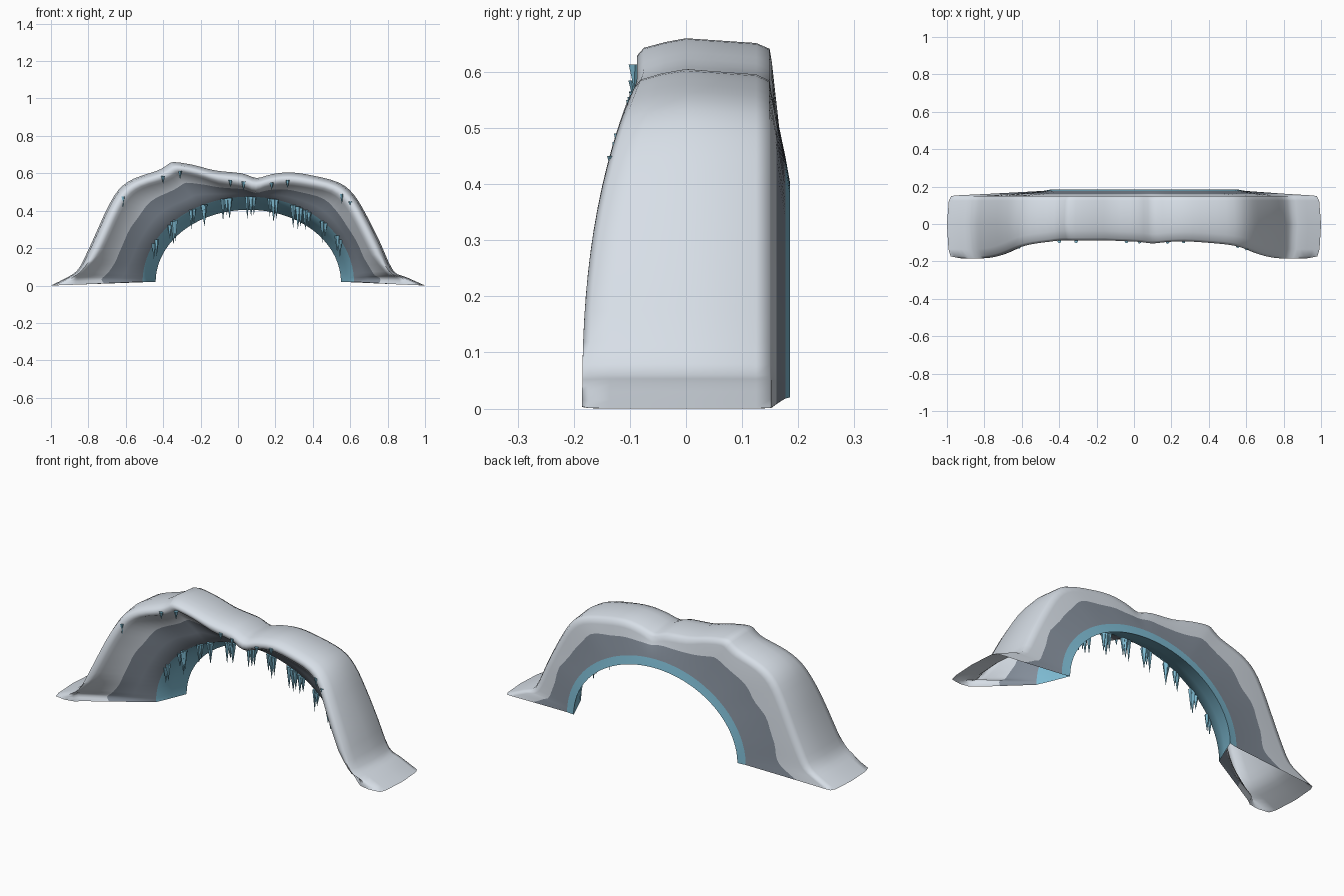
import bpy, bmesh, math, random
from mathutils import Vector

random.seed(4)
cube = bpy.data.objects.get("Cube")
if cube:
    bpy.data.objects.remove(cube)


def material(name, rgb):
    m = bpy.data.materials.new(name)
    m.use_nodes = True
    m.diffuse_color = (*rgb, 1)
    bsdf = m.node_tree.nodes["Principled BSDF"]
    bsdf.inputs["Base Color"].default_value = (*rgb, 1)
    bsdf.inputs["Roughness"].default_value = 0.8
    return m


snow = material("snow", (0.69, 0.745, 0.81))
rock = material("grey_rock", (0.235, 0.275, 0.33))
ice = material("blue_ice", (0.21, 0.50, 0.65))
SNOW, ROCK, ICE = range(3)

# Outer snow silhouette from the -x foot to the +x foot
OUTLINE = [(-1, 0), (-.93, .035), (-.86, .08), (-.81, .17), (-.755, .29), (-.7, .41),
           (-.64, .51), (-.56, .57), (-.43, .615), (-.385, .64), (-.345, .66), (-.24, .645),
           (-.12, .615), (.02, .6), (.1, .575), (.18, .595), (.28, .605), (.4, .588),
           (.54, .55), (.62, .485), (.69, .37), (.76, .23), (.83, .08), (.9, .045), (1, 0)]
CENTRE = Vector((.055, .02))
FLOOR = .02
FRONT_ICE_Y = .02


def smooth_path(points, steps):
    """Catmull-Rom curve through the points."""
    pts = [Vector(p) for p in points]
    ext = [2 * pts[0] - pts[1]] + pts + [2 * pts[-1] - pts[-2]]
    out = []
    for a, b, c, d in zip(ext, ext[1:], ext[2:], ext[3:]):
        for k in range(steps):
            t = k / steps
            p = .5 * (2 * b + (c - a) * t + (2 * a - 5 * b + 4 * c - d) * t * t
                      + (3 * b - a - 3 * c + d) * t ** 3)
            out.append(Vector((p.x, max(p.y, 0))))
    return out + [pts[-1]]


def arch(angle, rx, rz):
    return CENTRE + Vector((rx * math.cos(angle), rz * math.sin(angle)))


def lip_y(z):
    """Front edge of the snow, leaning back with height."""
    return -.185 + .098 * min(1, (z / .62) ** 2.5)


def section(o):
    """Cross-section loop at one station: (xz point, y) pairs."""
    angle = math.atan2(max(0, o.y - FLOOR) * 1.28, o.x - CENTRE.x)
    inner, front = arch(angle, .495, .385), arch(angle, .565, .455)
    reach = inner - o
    toward = reach.normalized()
    # The snow lip is wide on the ground and narrow just above the foot
    foot = 1 + 1.3 * max(0, 1 - o.y / .04) - .35 * math.exp(-((o.y - .08) / .06) ** 2)
    yf = lip_y(o.y)
    wave = .03 * math.sin(angle * 11) + .012 * math.sin(angle * 23 + 1)
    hollow = .1 * min(1, o.y / .4)
    border = .37 - .15 * math.sin(angle) ** 6 + wave * .6

    def depth(d):
        return o + toward * d

    lip = depth(.074 * foot)
    lip_back = yf + .03

    def funnel(r):
        t = r + hollow
        return (lip.lerp(front, r), lip_back + (FRONT_ICE_Y - lip_back) * t)

    return [(inner, .185), (inner - toward * .045, .177),
            (o + reach * (.4 + wave), .161),
            (depth(.05), .153), (depth(.022), .149), (depth(.01), .125), (o, 0),
            (depth(.008), yf + .05), (depth(.02), yf + .012), (depth(.036 * foot), yf),
            (depth(.06 * foot), yf + .007), (lip, lip_back),
            funnel(border), funnel(.68), (front, FRONT_ICE_Y),
            (front.lerp(inner, .5), .1)]


# Colour of each strip between neighbouring section points
STRIPS = [ICE, ROCK] + [SNOW] * 10 + [ROCK] * 2 + [ICE] * 2


def finish(bm, name, mats):
    bmesh.ops.recalc_face_normals(bm, faces=bm.faces)
    mesh = bpy.data.meshes.new(name)
    bm.to_mesh(mesh)
    bm.free()
    obj = bpy.data.objects.new(name, mesh)
    bpy.context.collection.objects.link(obj)
    for m in mats:
        mesh.materials.append(m)
    return obj


# Arch: the section swept from foot to foot, open underneath
bm = bmesh.new()
rings = [[bm.verts.new((p.x, y, p.y)) for p, y in section(o)]
         for o in smooth_path(OUTLINE, 3)]
n = len(STRIPS)
for a, b in zip(rings, rings[1:]):
    for k in range(n):
        f = bm.faces.new((a[k], a[(k + 1) % n], b[(k + 1) % n], b[k]))
        f.material_index = STRIPS[k]
cave_arch = finish(bm, "snowy_arch", [snow, rock, ice])
bpy.ops.object.select_all(action="DESELECT")
cave_arch.select_set(True)
bpy.context.view_layer.objects.active = cave_arch
bpy.ops.object.shade_smooth_by_angle(angle=math.radians(75))


def add_icicle(bm, x, y, top, length, radius):
    """Five-sided spike pointing down."""
    ring = []
    for k in range(5):
        a = math.tau * k / 5 + x * 20
        ring.append(bm.verts.new((x + radius * math.cos(a), y + radius * math.sin(a), top)))
    tip = bm.verts.new((x, y, top - length))
    bm.faces.new(ring)
    for k in range(5):
        bm.faces.new((ring[k], ring[(k + 1) % 5], tip))


# Long icicles on the front edge of the ice
bm = bmesh.new()
for x in (-.45, -.435, -.365, -.345, -.335, -.25, -.235, -.185, -.18, -.08, -.06, -.045,
          .05, .07, .085, .17, .19, .205, .295, .32, .335, .36, .38, .45, .465, .53, .545):
    z = FLOOR + .455 * math.sqrt(1 - ((x - CENTRE.x) / .565) ** 2)
    add_icicle(bm, x, FRONT_ICE_Y, z, random.uniform(.07, .13), random.uniform(.012, .018))
finish(bm, "arch_icicles", [ice])

# Short icicles under the snow lip
bm = bmesh.new()
for x, z in ((-.615, .475), (-.4, .585), (-.31, .613), (-.04, .565), (.03, .555),
             (.18, .55), (.265, .563), (.555, .49), (.6, .45)):
    add_icicle(bm, x, lip_y(z + .06) - .005, z, random.uniform(.035, .06), .011)
finish(bm, "lip_icicles", [ice])
